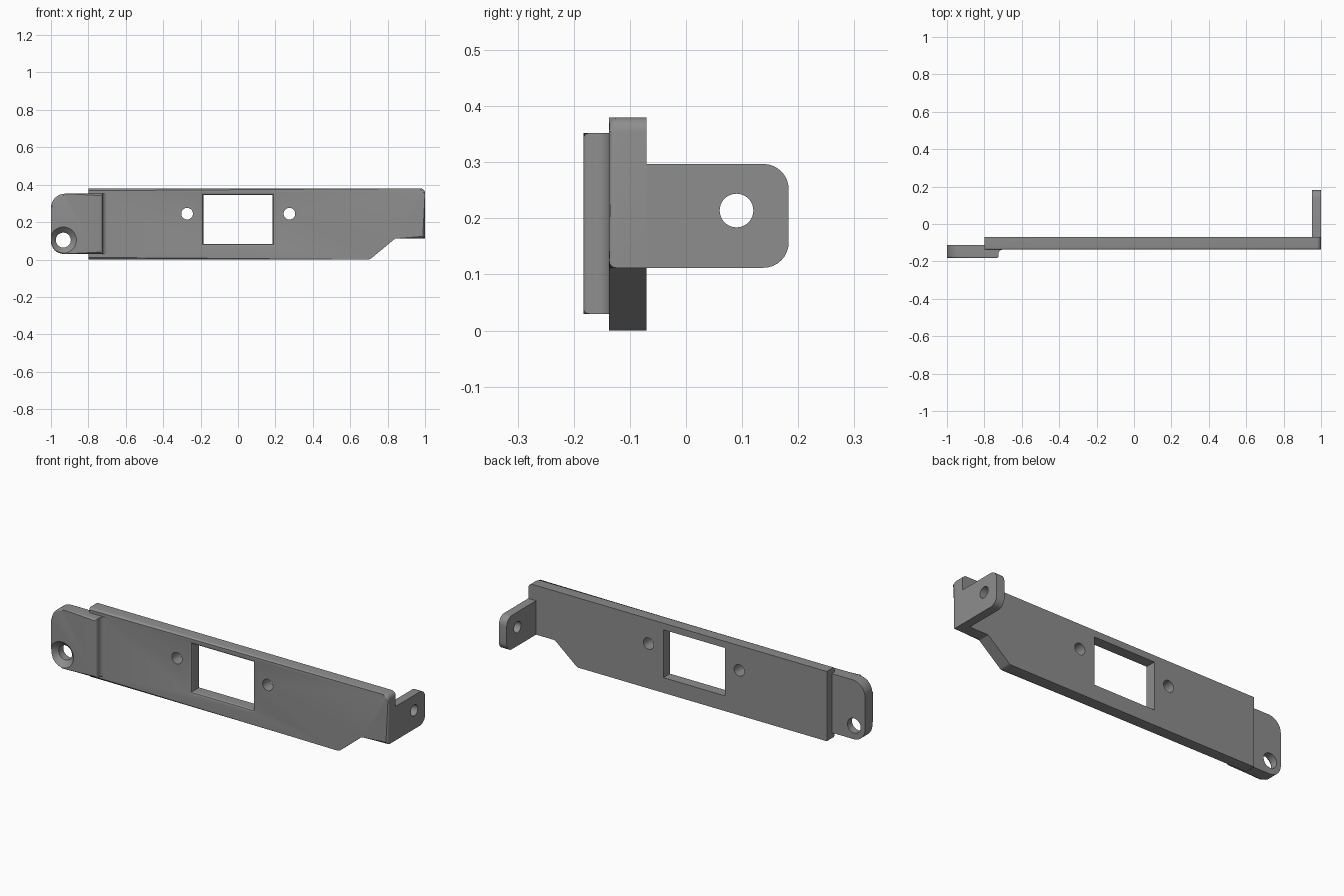
import bpy, bmesh, math
from mathutils import Vector

if "Cube" in bpy.data.objects:
    bpy.data.objects.remove(bpy.data.objects["Cube"])

steel = bpy.data.materials.new("bracket_grey")
steel.diffuse_color = (0.27, 0.27, 0.27, 1)
steel.use_nodes = True
steel.node_tree.nodes["Principled BSDF"].inputs["Base Color"].default_value = steel.diffuse_color


def make(name, bm):
    bmesh.ops.recalc_face_normals(bm, faces=bm.faces)
    mesh = bpy.data.meshes.new(name)
    bm.to_mesh(mesh)
    bm.free()
    mesh.materials.append(steel)
    ob = bpy.data.objects.new(name, mesh)
    bpy.context.collection.objects.link(ob)
    return ob


def rounded(points, segs=8):
    """Outline from (u, v, corner radius) points."""
    out = []
    for i, (u, v, r) in enumerate(points):
        p = Vector((u, v))
        if r == 0:
            out.append(p)
            continue
        a = (Vector(points[i - 1][:2]) - p).normalized()
        b = (Vector(points[(i + 1) % len(points)][:2]) - p).normalized()
        half = a.angle(b) / 2
        c = p + (a + b).normalized() * r / math.sin(half)
        s = p + a * r / math.tan(half) - c
        e = p + b * r / math.tan(half) - c
        turn = -s.angle_signed(e)
        for k in range(segs + 1):
            t = turn * k / segs
            out.append(c + Vector((s.x * math.cos(t) - s.y * math.sin(t),
                                   s.x * math.sin(t) + s.y * math.cos(t))))
    return out


def loft(name, rings, edge=0, skip=None):
    """Closed solid through matching rings; optional rounding of the first ring."""
    bm = bmesh.new()
    vs = [[bm.verts.new(p) for p in ring] for ring in rings]
    n = len(vs[0])
    for a, b in zip(vs, vs[1:]):
        for i in range(n):
            j = (i + 1) % n
            bm.faces.new((a[i], a[j], b[j], b[i]))
    front = bm.faces.new(vs[0])
    bm.faces.new(vs[-1])
    if edge:
        es = [e for e in front.edges
              if not (skip is not None and all(abs(v.co.x - skip) < 1e-4 for v in e.verts))]
        bmesh.ops.bevel(bm, geom=es, offset=edge, segments=4, profile=0.5, affect='EDGES')
    return make(name, bm)


def along_y(pts, y):
    return [(p[0], y, p[1]) for p in pts]


def circle(x, z, r, n=40):
    return [(x + r * math.cos(2 * math.pi * i / n), z + r * math.sin(2 * math.pi * i / n))
            for i in range(n)]


def cut(ob, cutter):
    cutter.hide_render = True
    cutter.hide_viewport = True
    m = ob.modifiers.new("cut", 'BOOLEAN')
    m.operation = 'DIFFERENCE'
    m.solver = 'EXACT'
    m.object = cutter


def apply_and_shade(ob):
    dg = bpy.context.evaluated_depsgraph_get()
    mesh = bpy.data.meshes.new_from_object(ob.evaluated_get(dg))
    ob.modifiers.clear()
    ob.data = mesh
    bpy.ops.object.select_all(action='DESELECT')
    ob.select_set(True)
    bpy.context.view_layer.objects.active = ob
    bpy.ops.object.shade_smooth_by_angle(angle=math.radians(30))


FRONT, BACK = -0.137, -0.07

# Main plate with rounded front edges and a stepped lower corner
outline = rounded([(-0.8, 0, 0), (0.705, 0, 0.03), (0.84, 0.112, 0.015),
                   (1, 0.112, 0), (1, 0.38, 0.025), (-0.8, 0.38, 0)], 5)
plate = loft("plate", [along_y(outline, FRONT), along_y(outline, BACK)], 0.012, -0.8)

# Window with flared front lip
rings = []
for y, o in [(FRONT - 0.02, 0.014)] + [
        (FRONT + 0.014 * math.sin(t * math.pi / 10), 0.014 * (1 - math.cos(t * math.pi / 10)))
        for t in (5, 4, 3, 2, 1, 0)][::-1] + [(BACK + 0.02, 0)]:
    if y >= FRONT and y < BACK:
        o = 0.014 - math.sqrt(max(0, 0.014 ** 2 - (0.014 - (y - FRONT)) ** 2))
    x, lo, hi = 0.185 + o, 0.083 - o, 0.344 + o
    rings.append(along_y([(-x, lo), (x, lo), (x, hi), (-x, hi)], y))
cut(plate, loft("window_cutter", rings))

# Screw holes beside the window
for side, x in (("left", -0.272), ("right", 0.275)):
    c = circle(x, 0.245, 0.031)
    cut(plate, loft(side + "_hole_cutter", [along_y(c, -0.2), along_y(c, 0)]))

# Left mounting tab with countersunk hole
tab_shape = rounded([(-1, 0.03, 0.068), (-0.725, 0.03, 0), (-0.725, 0.352, 0), (-1, 0.352, 0.075)])
tab = loft("mounting_tab", [along_y(tab_shape, -0.183), along_y(tab_shape, -0.113)], 0.01)
cut(tab, loft("countersink_cutter", [along_y(circle(-0.934, 0.104, r), y) for y, r in
                                     ((-0.193, 0.08), (-0.153, 0.04), (-0.09, 0.04))]))

# Concave fillet where the tab meets the plate
arc = [(-0.7 - 0.025 * math.sin(t * math.pi / 12), -0.162 + 0.025 * math.cos(t * math.pi / 12))
       for t in range(7)]
section = [(-0.74, -0.13), (-0.7, -0.13)] + arc + [(-0.725, -0.17), (-0.74, -0.17)]
section = [(min(x, -0.7) - 0.0, y) for x, y in section]
fillet = loft("tab_fillet", [[(x, y, z) for x, y in section] for z in (0.03, 0.352)])

# Right flange folded backward, with its bolt hole
fl = rounded([(BACK, 0.112, 0), (0.183, 0.112, 0.045), (0.183, 0.297, 0.045), (BACK, 0.297, 0)])
flange = loft("side_flange", [[(x, p[0], p[1]) for p in fl] for x in (0.953, 1)])
bolt = circle(0.09, 0.214, 0.03)
cut(flange, loft("bolt_hole_cutter", [[(x, p[0], p[1]) for p in bolt] for x in (0.9, 1.05)]))

for part in (plate, tab, fillet, flange):
    apply_and_shade(part)
